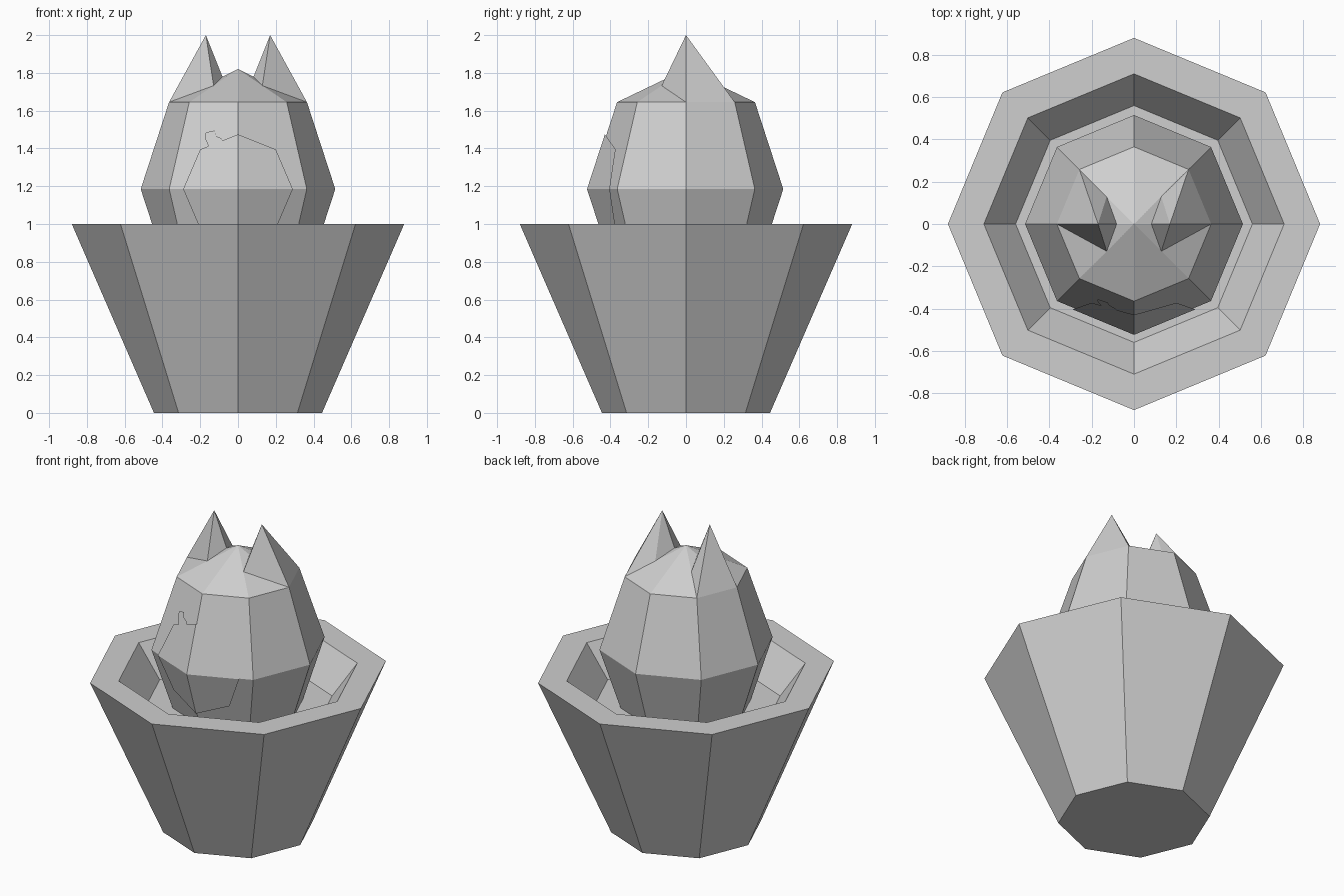
import bpy, bmesh, math

if "Cube" in bpy.data.objects:
    bpy.data.objects.remove(bpy.data.objects["Cube"])

grey = bpy.data.materials.new("light_grey")
grey.diffuse_color = (0.62, 0.62, 0.62, 1)
grey.use_nodes = True
grey.node_tree.nodes["Principled BSDF"].inputs["Base Color"].default_value = grey.diffuse_color


def make(name, bm):
    bmesh.ops.recalc_face_normals(bm, faces=bm.faces)
    me = bpy.data.meshes.new(name)
    bm.to_mesh(me)
    bm.free()
    me.materials.append(grey)
    ob = bpy.data.objects.new(name, me)
    bpy.context.collection.objects.link(ob)
    return ob


def lathe(bm, profile, sides=8):
    """Turn a (radius, height) profile into rings joined by quads."""
    rings = [[bm.verts.new((r * math.cos(math.tau * i / sides),
                            r * math.sin(math.tau * i / sides), z))
              for i in range(sides)] for r, z in profile]
    for a, b in zip(rings, rings[1:]):
        for i in range(sides):
            j = (i + 1) % sides
            bm.faces.new((a[i], a[j], b[j], b[i]))
    bm.faces.new(rings[0])
    return rings


# Pot: tapered wall, flat rim, sunken floor
bm = bmesh.new()
rings = lathe(bm, [(0.445, 0), (0.88, 1), (0.71, 1), (0.56, 0.8)])
bm.faces.new(rings[-1])
make("pot", bm)

# Body: eight-sided barrel with a low roof and two pointed ears
MID, TOP, R_MID, R_TOP, APEX = 1.185, 1.645, 0.515, 0.365, 1.82
bm = bmesh.new()
ring = lathe(bm, [(R_TOP, 2 * MID - TOP), (R_MID, MID), (R_TOP, TOP)])[-1]
apex = bm.verts.new((0, 0, APEX))
half = {}
for i in (1, 3, 5, 7):                       # points halfway up the roof ridges
    half[i] = bm.verts.new((ring[i].co + apex.co) / 2)
for a, m, b in ((1, 2, 3), (5, 6, 7)):       # back and front roof slopes
    bm.faces.new((ring[a], ring[m], apex, half[a]))
    bm.faces.new((ring[m], ring[b], half[b], apex))
for s, o, back, front in ((1, 0, 1, 7), (-1, 4, 3, 5)):   # ears
    tip = bm.verts.new((s * 0.17, 0, 2.0))
    inner = bm.verts.new((s * 0.082, 0, 1.78))
    for f in ((ring[o], ring[back], tip), (ring[back], half[back], tip),
              (ring[o], half[front], tip), (ring[o], ring[front], half[front]),
              (tip, half[back], inner), (tip, half[front], inner),
              (inner, half[back], apex), (inner, half[front], apex)):
        bm.faces.new(f)
make("body", bm)


def on_front(x, z, lift=0.009):
    """Point lying just proud of the front of the body."""
    r = R_MID - (R_MID - R_TOP) * abs(z - MID) / (TOP - MID)
    return (x, -(r - abs(x) * math.tan(math.pi / 8)) - lift, z)


# Thin belly patch, one quad for each body face it covers
bm = bmesh.new()
for sx in (-1, 1):
    for sz in (-1, 1):
        bm.faces.new([bm.verts.new(on_front(sx * x, MID + sz * z))
                      for x, z in ((0, 0), (0.29, 0), (0.2, 0.21), (0, 0.29))])
bmesh.ops.remove_doubles(bm, verts=bm.verts, dist=0.001)
make("belly_patch", bm)

# Small tuft plate above the patch
bm = bmesh.new()
tuft = [(-0.155, 1.41), (-0.175, 1.455), (-0.17, 1.485), (-0.125, 1.495),
        (-0.115, 1.465), (-0.09, 1.455), (-0.08, 1.435)]
bm.faces.new([bm.verts.new(on_front(x, z)) for x, z in tuft])
make("tuft", bm)

# Face the thin plates forward
for name in ("belly_patch", "tuft"):
    me = bpy.data.objects[name].data
    if me.polygons[0].normal.y > 0:
        me.flip_normals()
